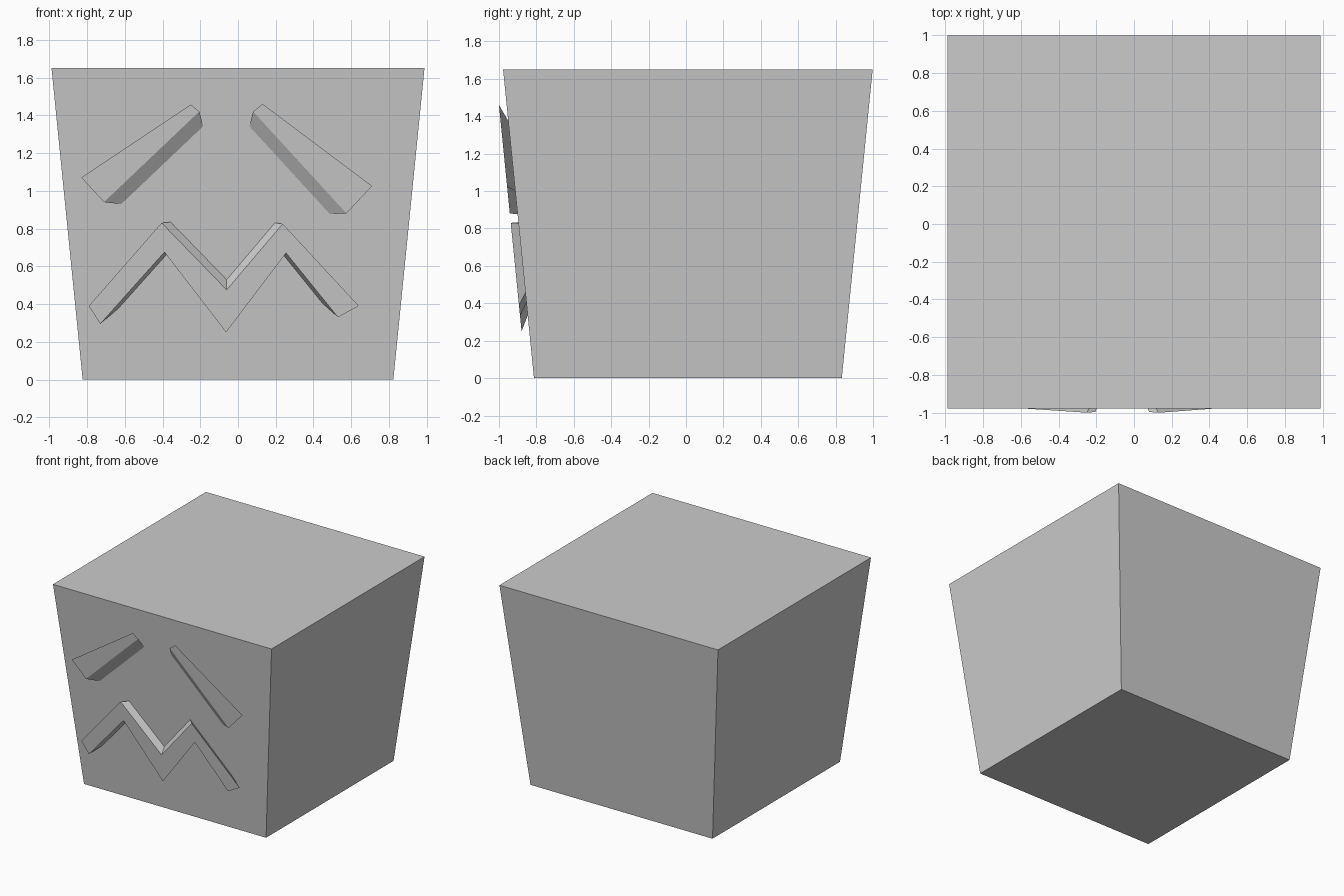
import bpy, bmesh

if "Cube" in bpy.data.objects:
    bpy.data.objects.remove(bpy.data.objects["Cube"])

BODY_H, Y_MID = 1.65, 0.01
BOTTOM, TOP = 0.823, 0.988


def make_object(name, rings):
    """Join two matching rings of points into a closed solid."""
    bm = bmesh.new()
    a, b = [[bm.verts.new(p) for p in ring] for ring in rings]
    n = len(a)
    bm.faces.new(a)
    bm.faces.new(b[::-1])
    for i in range(n):
        j = (i + 1) % n
        bm.faces.new((a[j], a[i], b[i], b[j]))
    bmesh.ops.recalc_face_normals(bm, faces=bm.faces)
    mesh = bpy.data.meshes.new(name)
    bm.to_mesh(mesh)
    bm.free()
    obj = bpy.data.objects.new(name, mesh)
    bpy.context.collection.objects.link(obj)
    return obj


def square(half, z):
    return [(sx * half, Y_MID + sy * half, z)
            for sx, sy in ((-1, -1), (1, -1), (1, 1), (-1, 1))]


def front_y(z):
    """Depth of the sloping front wall at height z."""
    return Y_MID - BOTTOM - (TOP - BOTTOM) * z / BODY_H


def raised_shape(name, outline):
    """Raised face feature, undercut towards a common centre on the wall."""
    cx, cz, shrink, depth = -0.06, 0.86, 0.857, 0.041
    front = [(x, front_y(z) - depth, z) for x, z in outline]
    back = []
    for x, z in outline:
        bx, bz = cx + (x - cx) * shrink, cz + (z - cz) * shrink
        back.append((bx, front_y(bz) + 0.001, bz))
    return make_object(name, (front, back))


# Tapered block body
make_object("body", (square(BOTTOM, 0), square(TOP, BODY_H)))

# Slanted eyes
raised_shape("left_eye", [(-0.83, 1.07), (-0.71, 0.94), (-0.205, 1.42), (-0.25, 1.457)])
raised_shape("right_eye", [(0.13, 1.46), (0.08, 1.42), (0.575, 0.88), (0.71, 1.025)])

# Zigzag mouth
raised_shape("mouth", [(-0.79, 0.39), (-0.73, 0.295), (-0.39, 0.675), (-0.063, 0.25),
                       (0.255, 0.67), (0.53, 0.33), (0.64, 0.39), (0.237, 0.825),
                       (-0.06, 0.475), (-0.405, 0.83)])
